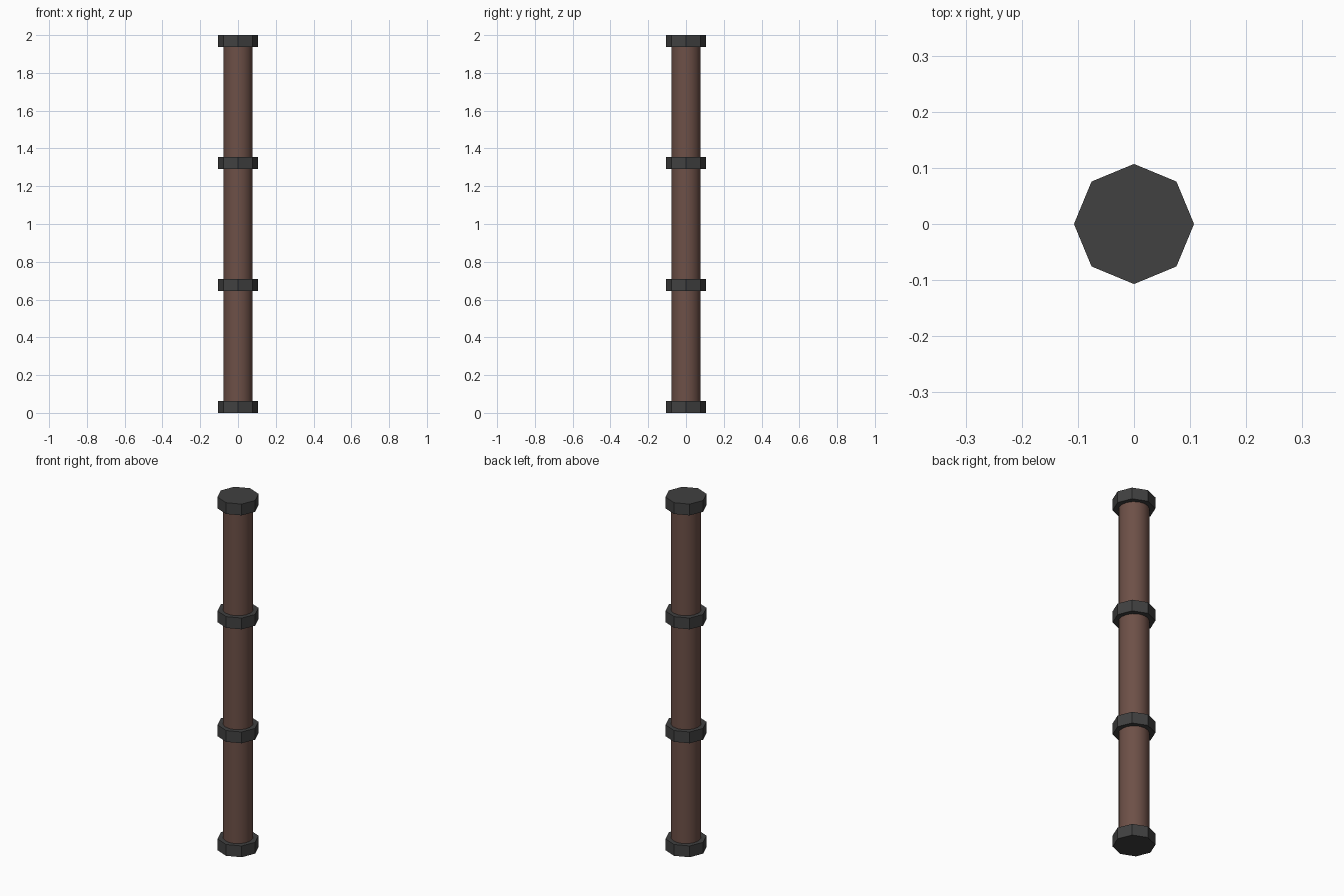
import bpy
import math

if "Cube" in bpy.data.objects:
    bpy.data.objects.remove(bpy.data.objects["Cube"])


def material(name, color):
    mat = bpy.data.materials.new(name)
    mat.diffuse_color = (*color, 1.0)
    mat.use_nodes = True
    mat.node_tree.nodes["Principled BSDF"].inputs["Base Color"].default_value = mat.diffuse_color
    return mat


def cylinder(name, sides, radius, z0, z1, mat):
    bpy.ops.mesh.primitive_cylinder_add(
        vertices=sides, radius=radius, depth=z1 - z0,
        location=(0, 0, (z0 + z1) / 2))
    obj = bpy.context.object
    obj.name = name
    obj.data.materials.append(mat)
    return obj


brown = material("brown wood", (0.153, 0.080, 0.063))
iron = material("dark iron", (0.052, 0.052, 0.052))

HEIGHT = 2.0
BAND = 0.064
STEP = (HEIGHT - BAND) / 3

# Round shaft, hidden ends kept inside the end bands
cylinder("shaft", 16, 0.078, 0.01, HEIGHT - 0.01, brown)
bpy.ops.object.shade_smooth_by_angle(angle=math.radians(40))

# Four evenly spaced octagonal bands
for i in range(4):
    cylinder(f"band_{i + 1}", 8, 0.107, i * STEP, i * STEP + BAND, iron)
